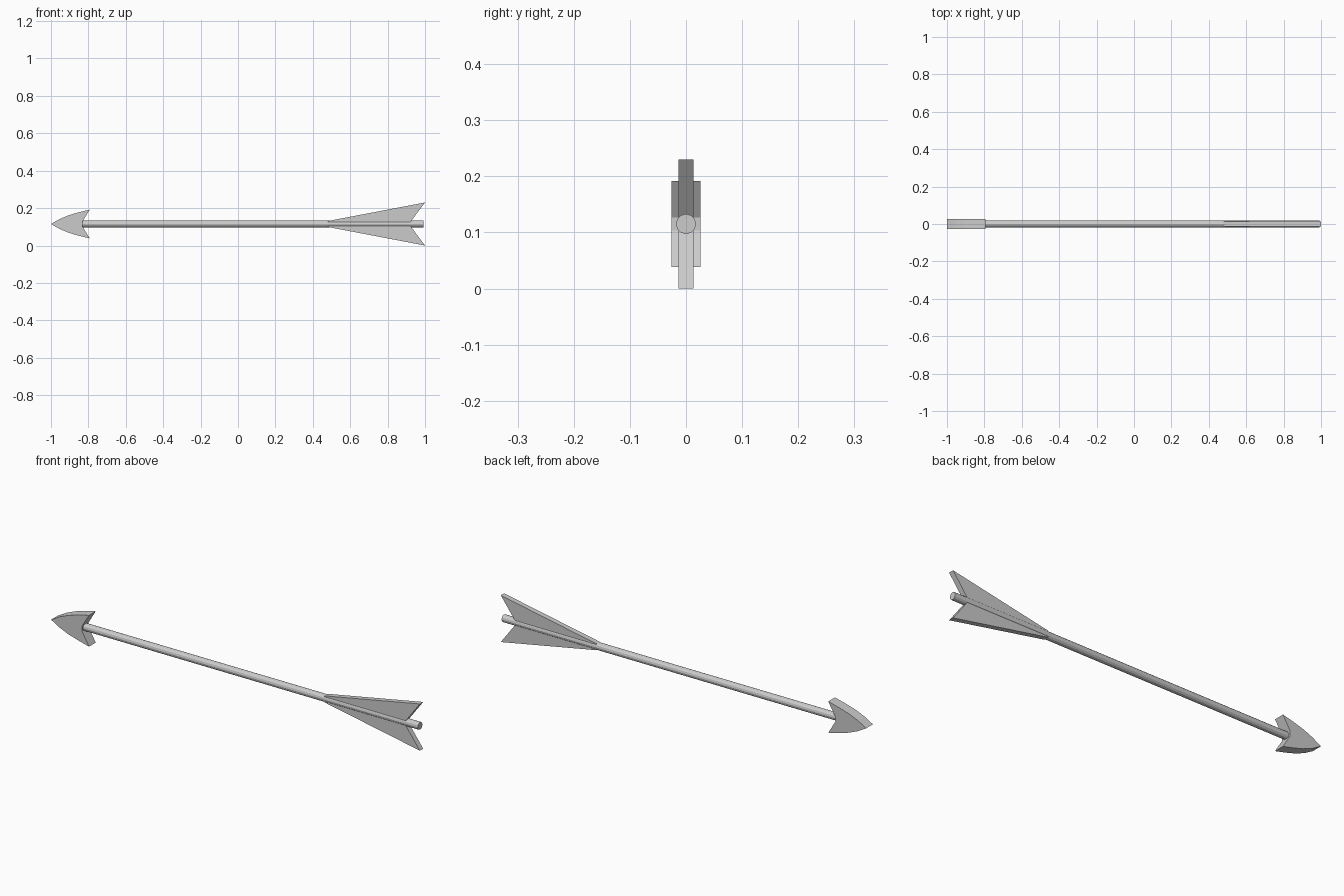
import bpy, bmesh, math

if "Cube" in bpy.data.objects:
    bpy.data.objects.remove(bpy.data.objects["Cube"])

AXIS_Z = 0.115  # height of the arrow's centre line


def plate(name, upper, half_thickness):
    """Extrude an xz outline, given as its upper half and mirrored about the shaft axis."""
    outline = upper + [(x, -z) for x, z in reversed(upper) if z > 0]
    bm = bmesh.new()
    face = bm.faces.new([bm.verts.new((x, -half_thickness, z + AXIS_Z)) for x, z in outline])
    ext = bmesh.ops.extrude_face_region(bm, geom=[face])
    verts = [g for g in ext["geom"] if isinstance(g, bmesh.types.BMVert)]
    bmesh.ops.translate(bm, verts=verts, vec=(0, 2 * half_thickness, 0))
    bmesh.ops.recalc_face_normals(bm, faces=bm.faces[:])
    mesh = bpy.data.meshes.new(name)
    bm.to_mesh(mesh)
    bm.free()
    obj = bpy.data.objects.new(name, mesh)
    bpy.context.collection.objects.link(obj)
    return obj


# Shaft: faceted rod along x
x0, x1 = -0.84, 0.992
bpy.ops.mesh.primitive_cylinder_add(vertices=12, radius=0.018, depth=x1 - x0,
                                    location=((x0 + x1) / 2, 0, AXIS_Z),
                                    rotation=(0, math.pi / 2, 0))
bpy.context.object.name = "shaft"

# Arrowhead: thick barbed plate with gently bowed edges
plate("arrowhead", [(-1.0, 0), (-0.955, 0.026), (-0.905, 0.047), (-0.85, 0.063),
                    (-0.793, 0.077), (-0.832, 0.012)], 0.026)

# Fletching: swallow-tailed plate through the shaft
plate("fletching", [(0.48, 0.016), (1.0, 0.115), (0.923, 0.012)], 0.013)
